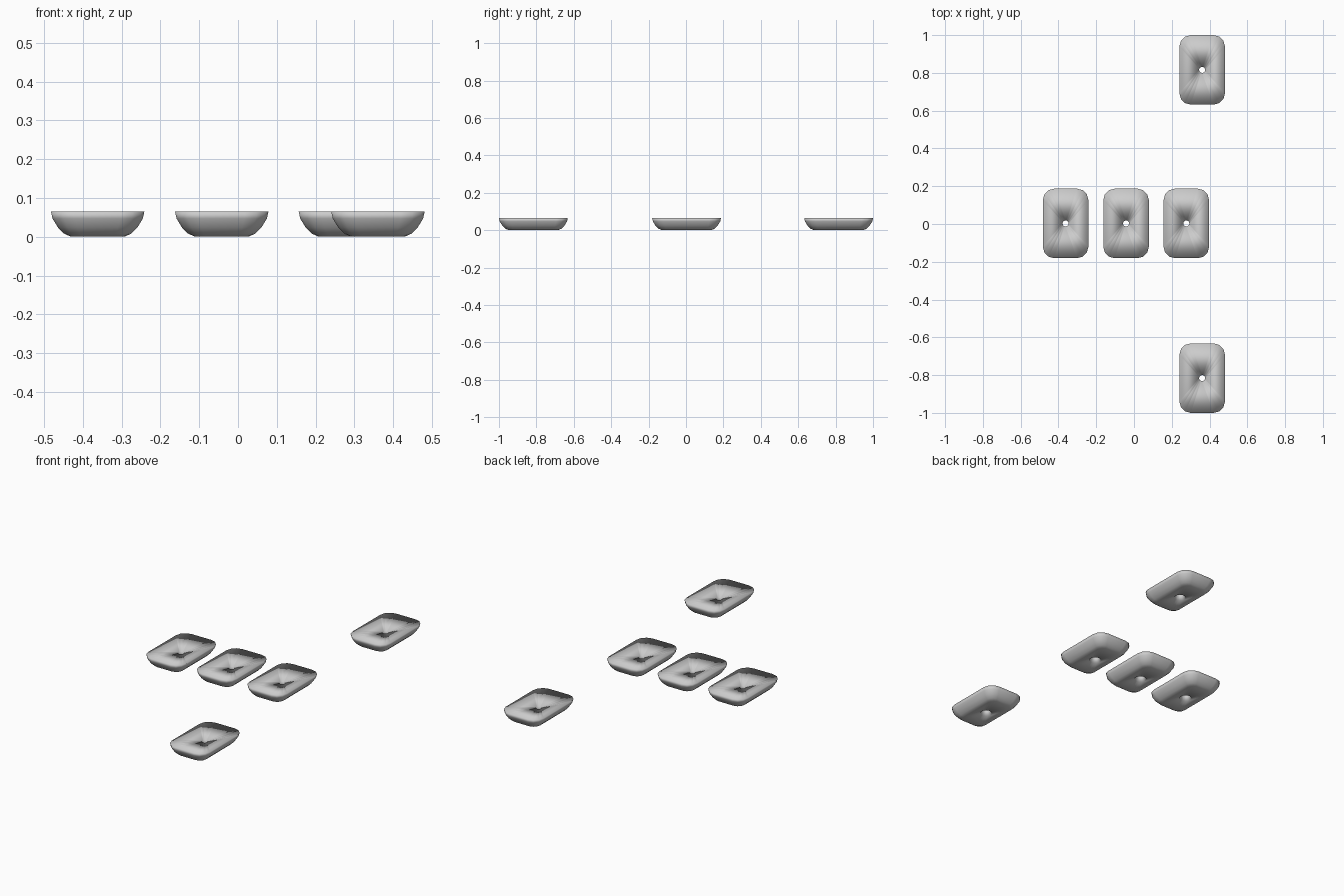
import bpy, bmesh
from math import sin, cos, pi

if "Cube" in bpy.data.objects:
    bpy.data.objects.remove(bpy.data.objects["Cube"], do_unlink=True)

grey = bpy.data.materials.new("basin grey")
grey.use_nodes = True
grey.diffuse_color = (0.6, 0.6, 0.6, 1)
grey.node_tree.nodes["Principled BSDF"].inputs["Base Color"].default_value = (0.6, 0.6, 0.6, 1)

HALF_X, HALF_Y, SEGMENTS = 0.1205, 0.184, 4


def rounded_ring(bm, inset, z, radius):
    """Rounded rectangle of vertices, one arc for each corner."""
    ring = []
    for corner, (sx, sy) in enumerate([(1, 1), (-1, 1), (-1, -1), (1, -1)]):
        for i in range(SEGMENTS):
            a = (corner + i / (SEGMENTS - 1)) * pi / 2
            x = sx * (HALF_X - inset - radius) + radius * cos(a)
            y = sy * (HALF_Y - inset - radius) + radius * sin(a)
            ring.append(bm.verts.new((x, y, z)))
    return ring


def round_ring(bm, radius, z):
    """Circle of vertices that pairs with the rounded rectangle."""
    n = 4 * SEGMENTS
    return [bm.verts.new((radius * cos((i + 0.5) * 2 * pi / n),
                          radius * sin((i + 0.5) * 2 * pi / n), z)) for i in range(n)]


def make_basin_mesh():
    bm = bmesh.new()
    # outer wall from the rim down to the underside
    rings = [rounded_ring(bm, inset, z, radius) for inset, z, radius in [
        (0, 0.065, 0.06), (0.004, 0.047, 0.058), (0.018, 0.024, 0.05),
        (0.034, 0.008, 0.04), (0.05, 0.001, 0.03)]]
    # tapered drain up through the body
    rings += [round_ring(bm, 0.032, 0.002), round_ring(bm, 0.016, 0.044)]
    # the last band is the shallow dish sloping from the rim to the drain
    for outer, inner in zip(rings, rings[1:] + rings[:1]):
        for i in range(len(outer)):
            j = (i + 1) % len(outer)
            bm.faces.new((outer[i], outer[j], inner[j], inner[i]))
    bmesh.ops.recalc_face_normals(bm, faces=bm.faces)
    for face in bm.faces:
        face.smooth = True
    mesh = bpy.data.meshes.new("basin")
    bm.to_mesh(mesh)
    bm.free()
    mesh.materials.append(grey)
    return mesh


# a row of three basins and one at each end
basin = make_basin_mesh()
places = {"row_basin_right": (-0.362, 0.003), "row_basin_middle": (-0.042, 0.003),
          "row_basin_left": (0.277, 0.003),
          "front_basin": (0.361, -0.816), "back_basin": (0.361, 0.816)}
for name, (x, y) in places.items():
    obj = bpy.data.objects.new(name, basin)
    obj.location = (x, y, 0)
    bpy.context.collection.objects.link(obj)
